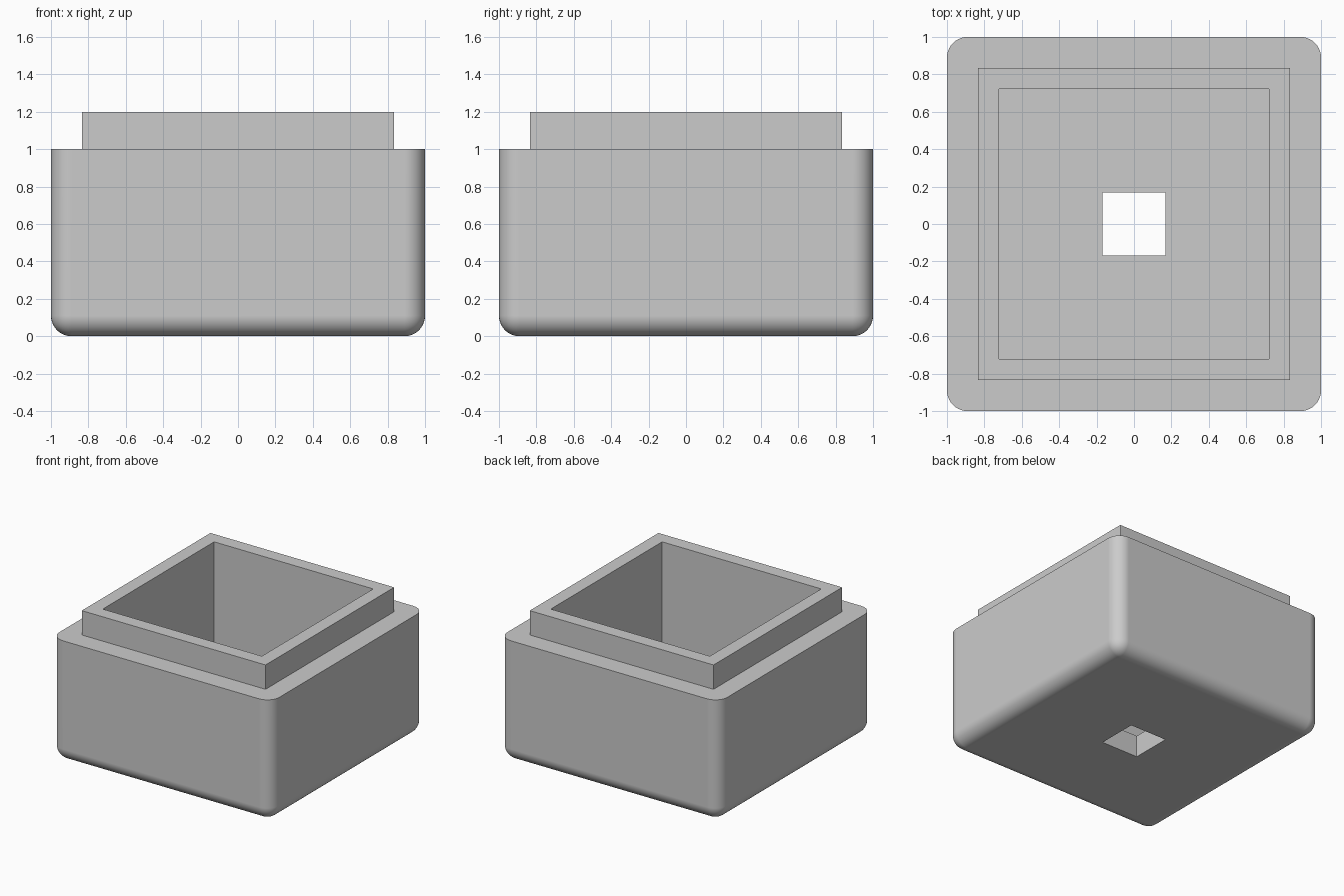
import bpy
import bmesh
from mathutils import Matrix, Vector

if "Cube" in bpy.data.objects:
    bpy.data.objects.remove(bpy.data.objects["Cube"], do_unlink=True)

GREY = (0.6, 0.6, 0.6, 1.0)
grey = bpy.data.materials.new("plain_grey")
grey.use_nodes = True
grey.diffuse_color = GREY
grey.node_tree.nodes["Principled BSDF"].inputs["Base Color"].default_value = GREY


def block(name, half, low, high, radius=0.0, rounded=None, segments=10):
    """Square block from low to high, with the chosen edges rounded."""
    bm = bmesh.new()
    size = Matrix.Diagonal((2 * half, 2 * half, high - low, 1))
    bmesh.ops.create_cube(bm, size=1, matrix=Matrix.Translation(Vector((0, 0, (low + high) / 2))) @ size)
    if rounded:
        edges = [e for e in bm.edges if rounded(e)]
        bmesh.ops.bevel(bm, geom=edges, offset=radius, segments=segments,
                        profile=0.5, affect='EDGES')
    mesh = bpy.data.meshes.new(name)
    bm.to_mesh(mesh)
    bm.free()
    mesh.materials.append(grey)
    obj = bpy.data.objects.new(name, mesh)
    bpy.context.collection.objects.link(obj)
    return obj


def upright(edge):
    a, b = edge.verts
    return abs(a.co.z - b.co.z) > 0.01


def below_top(edge):
    return min(v.co.z for v in edge.verts) < 0.5


# Outer body: rounded uprights and underside, crisp top
body = block("box_body", 1.0, 0.0, 1.0, 0.11, below_top)

# Raised collar, inner cavity and square hole through the floor
parts = [
    (block("collar", 0.835, 0.6, 1.2, 0.006, upright, 2), 'UNION'),
    (block("cavity_cutter", 0.723, 0.18, 1.5, 0.006, upright, 2), 'DIFFERENCE'),
    (block("floor_hole_cutter", 0.168, -0.3, 0.5), 'DIFFERENCE'),
]

bpy.ops.object.select_all(action='DESELECT')
body.select_set(True)
bpy.context.view_layer.objects.active = body
for part, operation in parts:
    part.hide_render = True
    cut = body.modifiers.new(part.name, 'BOOLEAN')
    cut.operation = operation
    cut.solver = 'EXACT'
    cut.object = part
    bpy.ops.object.modifier_apply(modifier=cut.name)
    bpy.data.objects.remove(part, do_unlink=True)

# Smooth rounded edges, flat sides
bpy.ops.object.shade_smooth_by_angle()
weighted = body.modifiers.new("flat_sides", 'WEIGHTED_NORMAL')
weighted.keep_sharp = True
